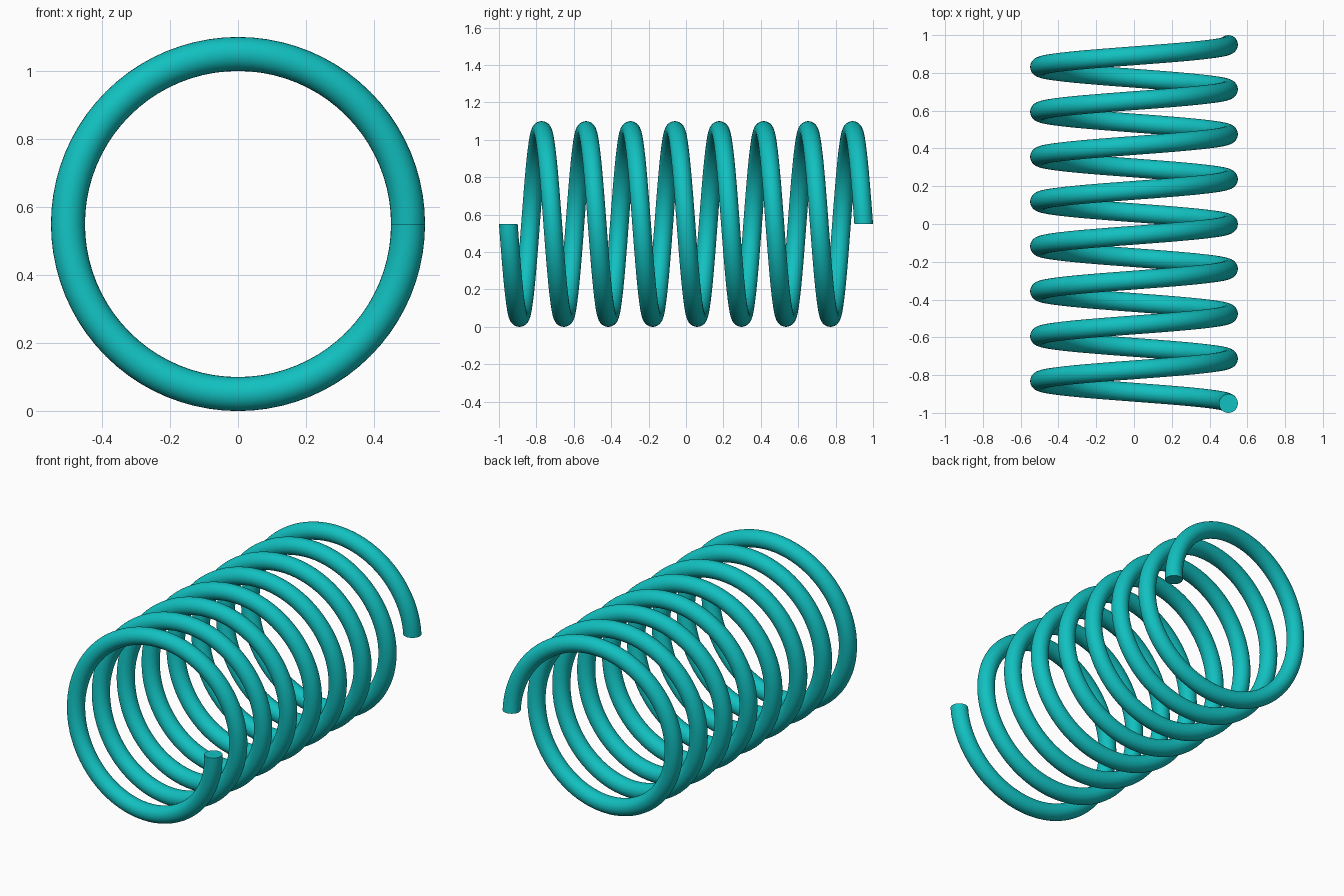
import bpy
import bmesh
from math import sin, cos, tau, radians

cube = bpy.data.objects.get("Cube")
if cube:
    bpy.data.objects.remove(cube, do_unlink=True)

COIL_RADIUS, WIRE_RADIUS = 0.5, 0.05
TURNS, STEPS, SIDES = 8, 80, 28
LENGTH = 1.9
CENTRE_Z = COIL_RADIUS + WIRE_RADIUS

# Single teal colour
teal = bpy.data.materials.new("teal")
teal.use_nodes = True
colour = (0.006, 0.53, 0.53, 1)
teal.diffuse_color = colour
teal.node_tree.nodes["Principled BSDF"].inputs["Base Color"].default_value = colour


def wire_ring(bm, t):
    """Circular wire section in the plane through the coil axis; t runs 0 to 1."""
    a = tau * TURNS * t
    ring = []
    for k in range(SIDES):
        b = tau * k / SIDES
        r = COIL_RADIUS + WIRE_RADIUS * cos(b)
        y = LENGTH * (t - 0.5) + WIRE_RADIUS * sin(b)
        ring.append(bm.verts.new((r * cos(a), y, CENTRE_Z - r * sin(a))))
    return ring


# Coil wire: sweep the section along the helix
bm = bmesh.new()
count = TURNS * STEPS
rings = [wire_ring(bm, i / count) for i in range(count + 1)]
for lower, upper in zip(rings, rings[1:]):
    for k in range(SIDES):
        n = (k + 1) % SIDES
        bm.faces.new((lower[k], lower[n], upper[n], upper[k]))

# Flat cut ends
bm.faces.new(rings[0])
bm.faces.new(rings[-1])
bmesh.ops.recalc_face_normals(bm, faces=bm.faces)

mesh = bpy.data.meshes.new("spring_coil")
bm.to_mesh(mesh)
bm.free()
mesh.materials.append(teal)
coil = bpy.data.objects.new("spring_coil", mesh)
bpy.context.collection.objects.link(coil)

# Smooth wire with sharp end edges
bpy.ops.object.select_all(action="DESELECT")
coil.select_set(True)
bpy.context.view_layer.objects.active = coil
bpy.ops.object.shade_smooth_by_angle(angle=radians(40))
